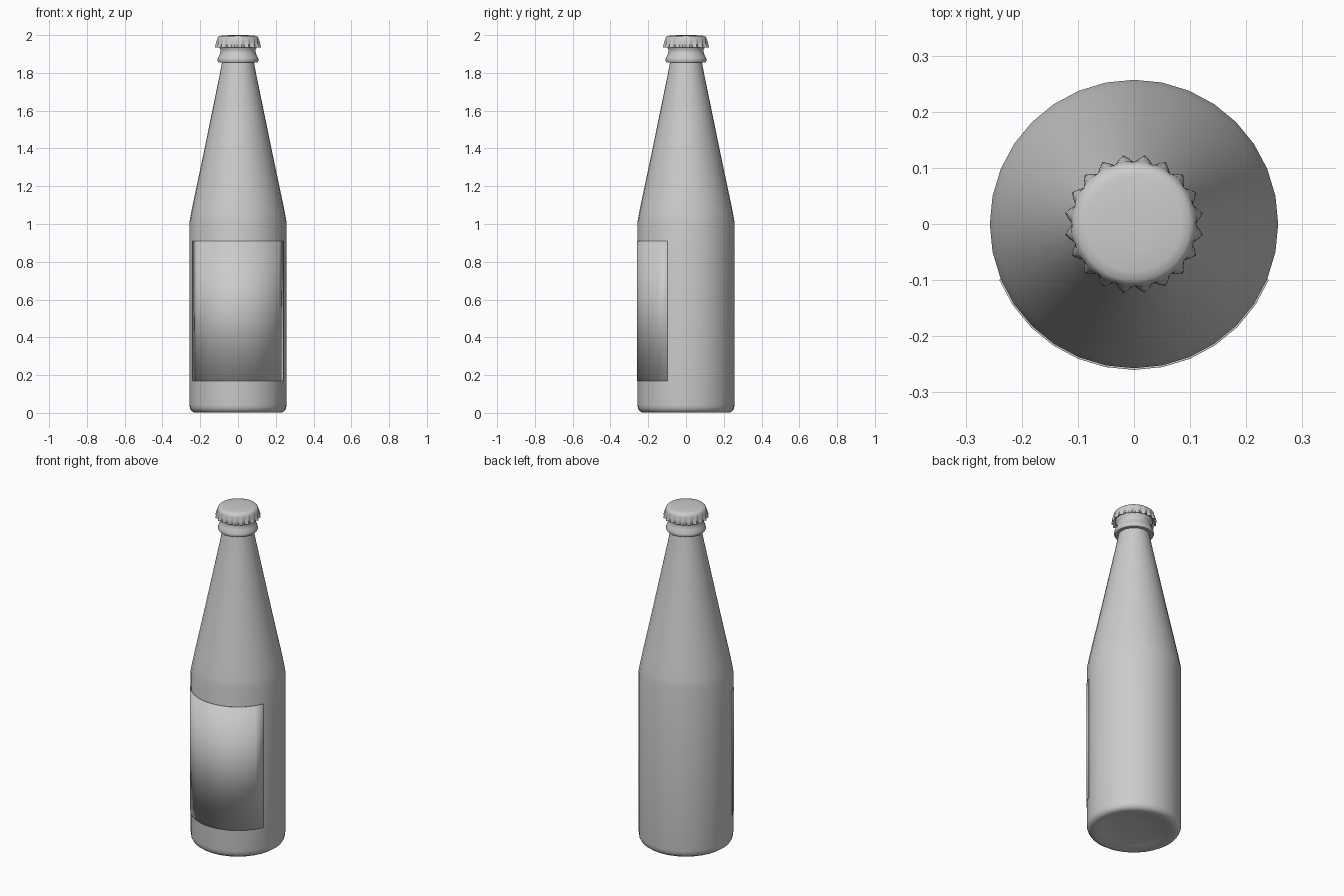
import bpy, math
from math import sin, cos, pi

if "Cube" in bpy.data.objects:
    bpy.data.objects.remove(bpy.data.objects["Cube"])


def make_object(name, verts, faces, angle=40):
    mesh = bpy.data.meshes.new(name)
    mesh.from_pydata(verts, [], faces)
    mesh.update()
    obj = bpy.data.objects.new(name, mesh)
    bpy.context.collection.objects.link(obj)
    bpy.ops.object.select_all(action='DESELECT')
    obj.select_set(True)
    bpy.context.view_layer.objects.active = obj
    bpy.ops.object.mode_set(mode='EDIT')
    bpy.ops.mesh.select_all(action='SELECT')
    bpy.ops.mesh.normals_make_consistent(inside=False)
    bpy.ops.object.mode_set(mode='OBJECT')
    bpy.ops.object.shade_smooth_by_angle(angle=math.radians(angle))
    return obj


def lathe(name, profile, n, radius=lambda r, k, a: r, angle=40):
    """Spin (r, z) points round z; radius() may modulate each ring; ends are capped."""
    verts, faces = [], []
    for k, (r, z) in enumerate(profile):
        for i in range(n):
            a = 2 * pi * i / n
            rr = radius(r, k, a)
            verts.append((rr * cos(a), rr * sin(a), z))
    for k in range(len(profile) - 1):
        for i in range(n):
            j = (i + 1) % n
            faces.append((k*n + i, k*n + j, (k+1)*n + j, (k+1)*n + i))
    faces.append(tuple(reversed(range(n))))
    faces.append(tuple(range((len(profile) - 1) * n, len(profile) * n)))
    return make_object(name, verts, faces, angle)


# Bottle: shallow punt, rounded heel, straight body, tapered neck, collar and lip
lathe("bottle", [
    (0.06, 0.022), (0.12, 0.02), (0.18, 0.01), (0.215, 0.001), (0.235, 0.003),
    (0.248, 0.012), (0.255, 0.026), (0.257, 0.045), (0.257, 1.01),
    (0.248, 1.06), (0.237, 1.115), (0.22, 1.195), (0.18, 1.385), (0.135, 1.605),
    (0.097, 1.79), (0.085, 1.855), (0.104, 1.856), (0.109, 1.866), (0.107, 1.878),
    (0.099, 1.893), (0.093, 1.91), (0.093, 1.925), (0.1, 1.935), (0.1, 1.975),
    (0.085, 1.982)], 32)

# Label: thin sheet wrapped over the front of the body
start, steps = -157.5, 12
angles = [math.radians(start + 11.25 * i) for i in range(steps + 1)]
verts = [(0.26 * cos(a), 0.26 * sin(a), z) for z in (0.17, 0.91) for a in angles]
m = steps + 1
label = make_object("label", verts, [(i, i + 1, m + i + 1, m + i) for i in range(steps)])
solid = label.modifiers.new("thickness", 'SOLIDIFY')
solid.thickness = 0.003
solid.offset = -1

# Crown cap: crimped skirt fading into a smooth domed top
TEETH = 20
crimp = [0, 0.003, 0.007, 0.0065, 0.004, 0.001, 0, 0, 0, 0]


def crimped(r, k, a):
    return r + crimp[k] * cos(TEETH * (a - math.radians(9)))


lathe("crown_cap", [
    (0.1, 1.945), (0.108, 1.938), (0.117, 1.934), (0.1165, 1.943), (0.114, 1.958),
    (0.1115, 1.975), (0.108, 1.987), (0.101, 1.994), (0.085, 1.998), (0.04, 2.0)],
    TEETH * 4, crimped, 50)
